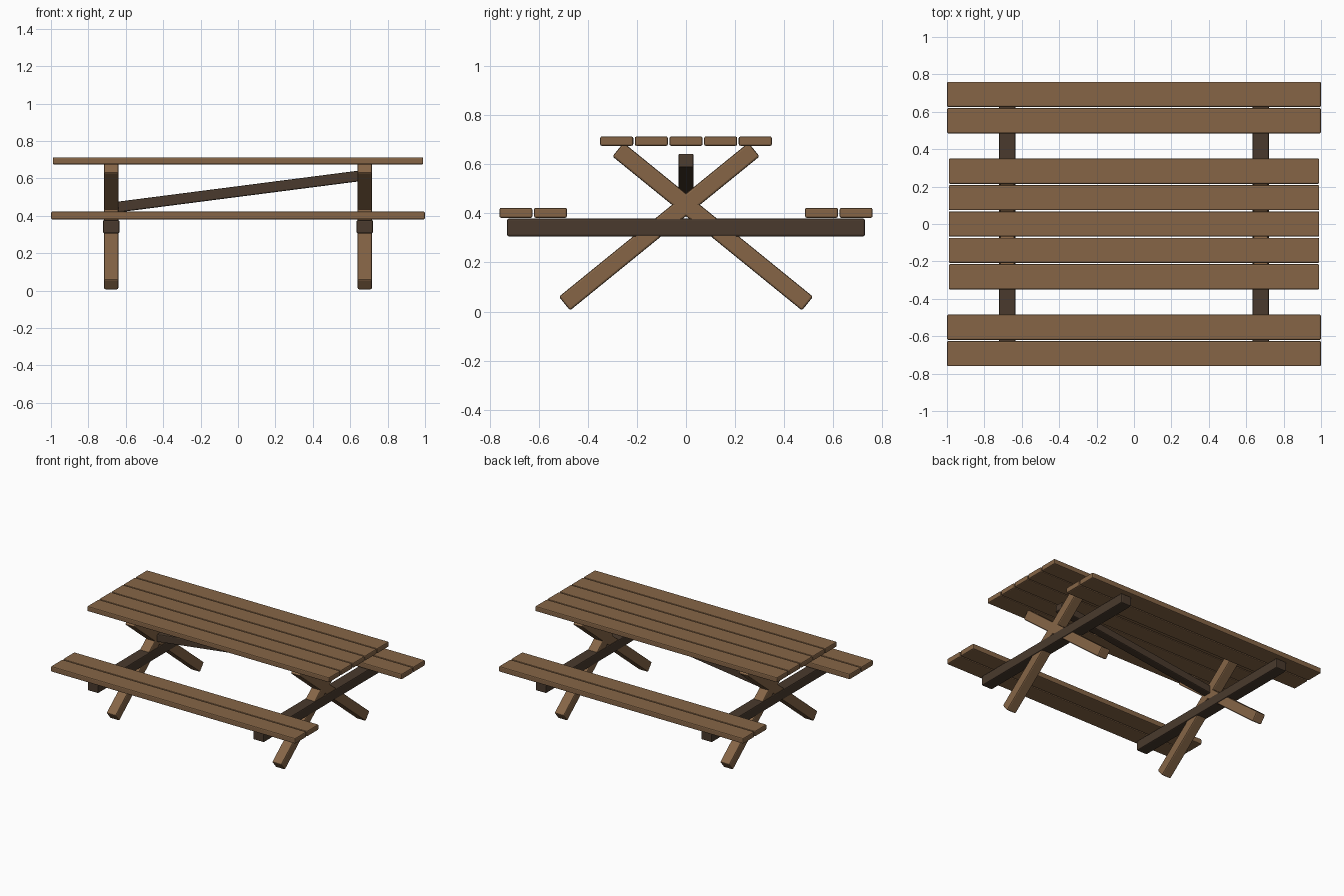
import bpy, math

if "Cube" in bpy.data.objects:
    bpy.data.objects.remove(bpy.data.objects["Cube"])


def material(name, rgb):
    m = bpy.data.materials.new(name)
    m.diffuse_color = (*rgb, 1)
    m.use_nodes = True
    m.node_tree.nodes["Principled BSDF"].inputs["Base Color"].default_value = m.diffuse_color
    return m


light_wood = material("light wood", (0.238, 0.131, 0.062))
dark_wood = material("dark wood", (0.067, 0.042, 0.026))


def board(name, loc, size, mat, rot=(0, 0, 0), bevel=0.007):
    """Rectangular timber with softened edges."""
    bpy.ops.mesh.primitive_cube_add(size=1, location=loc, rotation=rot)
    ob = bpy.context.object
    ob.name = name
    ob.scale = size
    bpy.ops.object.transform_apply(location=False, rotation=False, scale=True)
    ob.data.materials.append(mat)
    mod = ob.modifiers.new("soft edges", "BEVEL")
    mod.width = bevel
    mod.segments = 2
    return ob


# Table top: five planks
for i in range(5):
    board(f"table_plank_{i + 1}", (0, (i - 2) * 0.1412, 0.694),
          (1.98, 0.135, 0.038), light_wood)

# Benches: two planks on each side
for side, label in ((-1, "front"), (1, "back")):
    for y, where in ((0.552, "inner"), (0.693, "outer")):
        board(f"{label}_bench_{where}_plank", (0, side * y, 0.402),
              (2.0, 0.134, 0.041), light_wood)

# End frames: crossed legs and the beam carrying the benches
LEG_ANGLE = math.radians(39.1)
for side, label in ((-1, "left"), (1, "right")):
    x = side * 0.678
    for lean, where in ((1, "front"), (-1, "back")):
        board(f"{label}_{where}_leg", (x, lean * -0.109, 0.346),
              (0.077, 0.995, 0.072), light_wood, (lean * LEG_ANGLE, 0, 0), 0.008)
    board(f"{label}_bench_beam", (x, 0, 0.342), (0.087, 1.458, 0.072), dark_wood)

# Sloping brace between the end frames
rise, run = 0.17, 1.32
board("diagonal_brace", (0, 0, 0.53), (math.hypot(run, rise), 0.063, 0.057),
      dark_wood, (0, -math.atan2(rise, run), 0))
